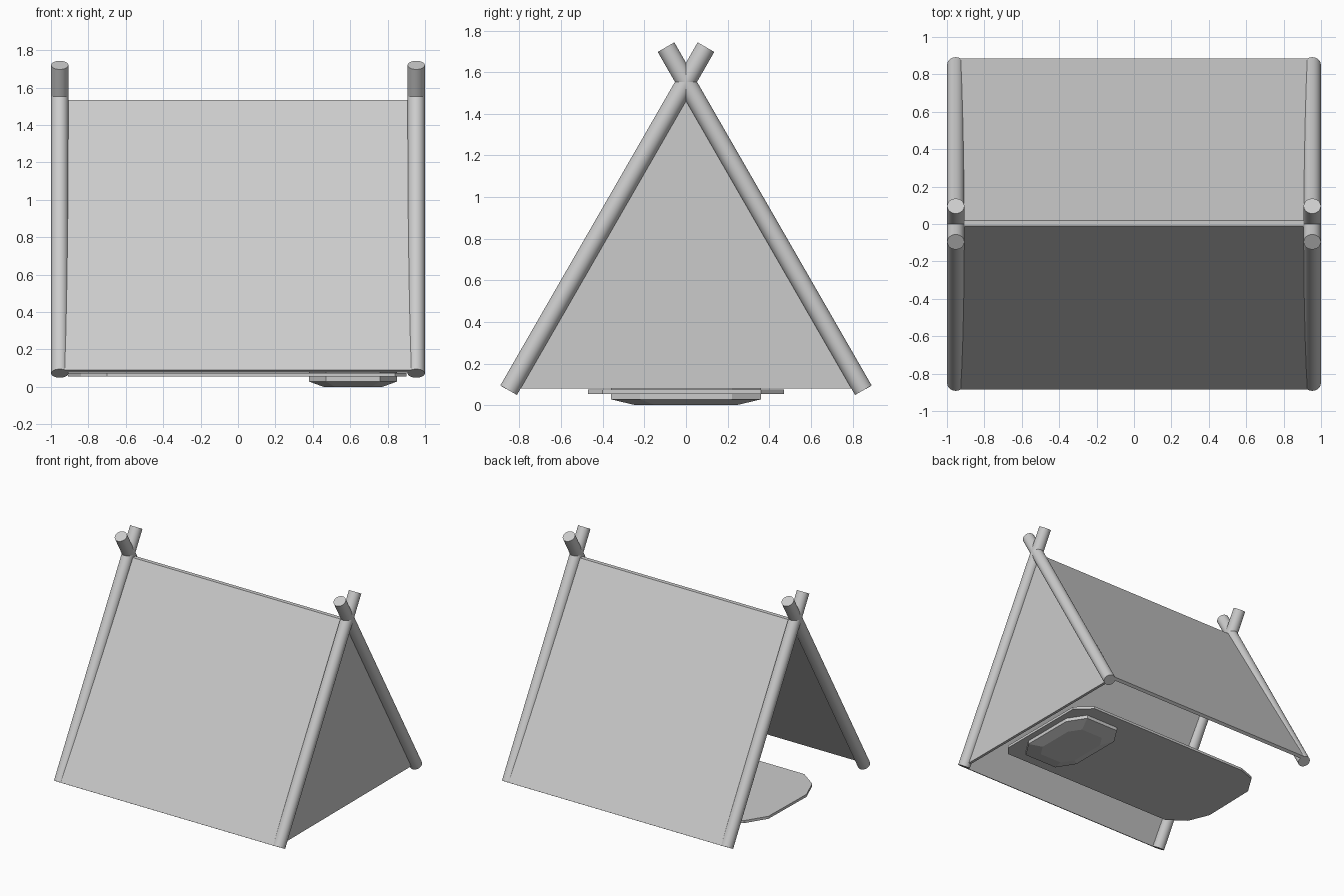
import bpy
import bmesh
from mathutils import Vector

default = bpy.data.objects.get("Cube")
if default:
    bpy.data.objects.remove(default, do_unlink=True)

# One plain colour for the whole tent
grey = bpy.data.materials.new("light_grey")
grey.use_nodes = True
colour = (0.6, 0.6, 0.6, 1)
grey.diffuse_color = colour
grey.node_tree.nodes["Principled BSDF"].inputs["Base Color"].default_value = colour


def finish(name, bm):
    bmesh.ops.recalc_face_normals(bm, faces=bm.faces)
    mesh = bpy.data.meshes.new(name)
    bm.to_mesh(mesh)
    bm.free()
    mesh.materials.append(grey)
    obj = bpy.data.objects.new(name, mesh)
    bpy.context.collection.objects.link(obj)
    return obj


def prism(name, outline, offset):
    """Extrude a closed outline of 3D points by an offset."""
    bm = bmesh.new()
    face = bm.faces.new([bm.verts.new(p) for p in outline])
    extruded = bmesh.ops.extrude_face_region(bm, geom=[face])["geom"]
    verts = [v for v in extruded if isinstance(v, bmesh.types.BMVert)]
    bmesh.ops.translate(bm, verts=verts, vec=offset)
    return finish(name, bm)


def pole(name, start, end, radius):
    axis = Vector(end) - Vector(start)
    bpy.ops.mesh.primitive_cylinder_add(
        vertices=32, radius=radius, depth=axis.length,
        location=(Vector(start) + Vector(end)) / 2,
        rotation=axis.to_track_quat("Z", "Y").to_euler())
    obj = bpy.context.object
    obj.name = name
    obj.data.materials.append(grey)
    bpy.ops.object.shade_smooth_by_angle()


# Crossed poles at both ends
pole_x = 0.953
for side, sx in (("left", 1), ("right", -1)):
    for end, sy in (("front", -1), ("back", 1)):
        pole(f"{end}_{side}_pole", (sx * pole_x, sy * 0.852, 0.072),
             (sx * pole_x, -sy * 0.096, 1.72), 0.046)

# Folded roof sheet, extruded along the ridge
roof = [(-0.885, 0.09), (-0.012, 1.533), (0.02, 1.533), (0.885, 0.09),
        (0.863, 0.077), (0.004, 1.49), (-0.863, 0.077)]
prism("roof_sheet", [(-pole_x, y, z) for y, z in roof], (2 * pole_x, 0, 0))

# Closed end wall
wall = [(-0.855, 0.08), (0.855, 0.08), (0.004, 1.5)]
prism("end_wall", [(0.93, y, z) for y, z in wall], (0.022, 0, 0))

# Ground mat with clipped corners
mat = [(0.9, -0.4), (0.9, 0.36), (0.78, 0.47), (-0.66, 0.47), (-0.8, 0.42),
       (-0.9, 0.26), (-0.91, -0.2), (-0.84, -0.37), (-0.7, -0.47), (0.84, -0.47)]
prism("ground_mat", [(x, y, 0.055) for x, y in mat], (0, 0, 0.02))

# Pillow: stacked clipped rectangles, narrower at top and bottom
bm = bmesh.new()
corner = [(0.235, 0.22), (0.145, 0.36)]
octagon = (corner + [(-x, y) for x, y in reversed(corner)]
           + [(-x, -y) for x, y in corner]
           + [(x, -y) for x, y in reversed(corner)])
rings = []
for z, scale in ((0, 0.67), (0.028, 1), (0.1, 1), (0.128, 0.67)):
    rings.append([bm.verts.new((0.615 + x * scale, y * scale, z)) for x, y in octagon])
for low, high in zip(rings, rings[1:]):
    for i in range(len(octagon)):
        j = (i + 1) % len(octagon)
        bm.faces.new((low[i], low[j], high[j], high[i]))
bm.faces.new(rings[0])
bm.faces.new(rings[-1])
finish("pillow", bm)
